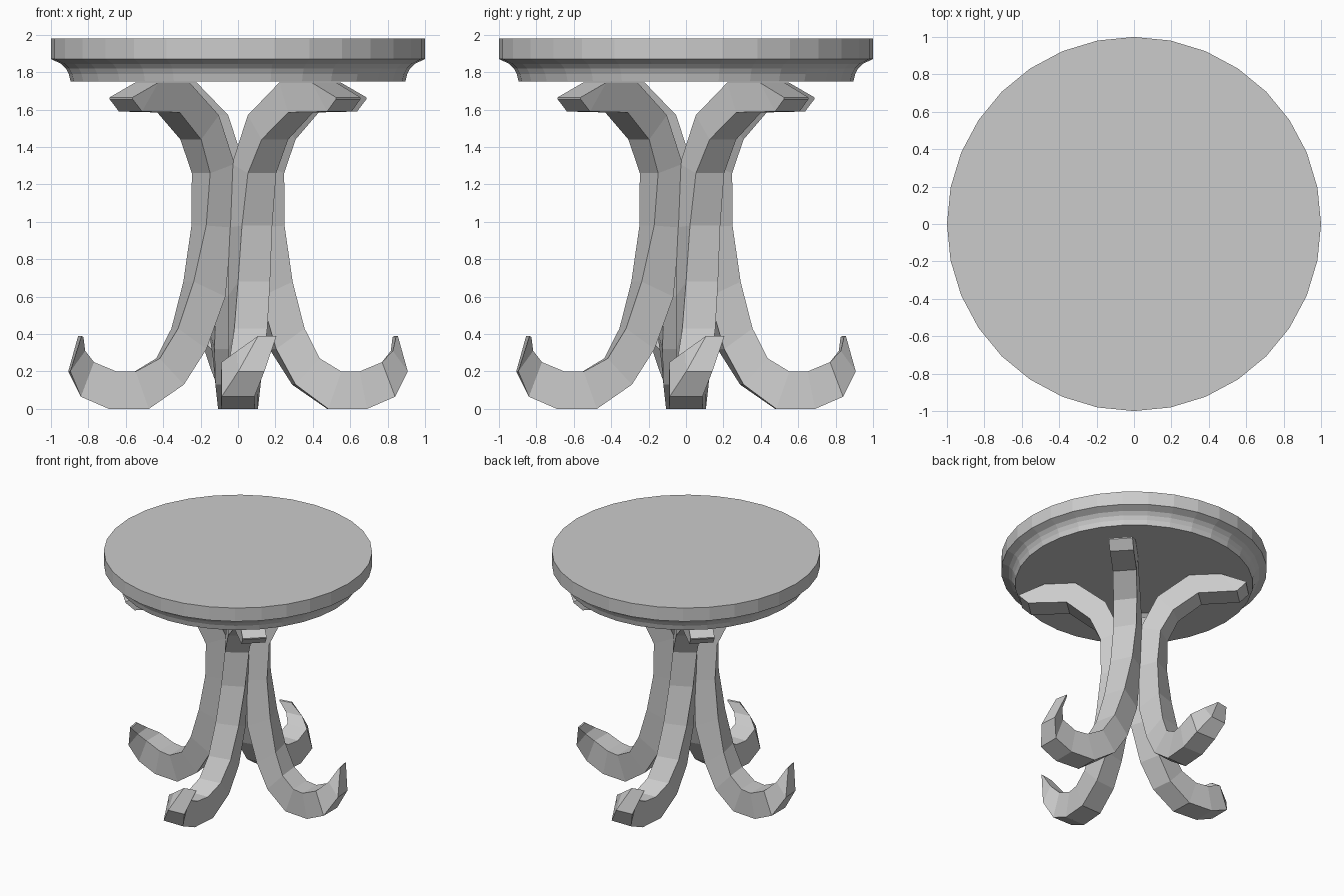
import bpy, bmesh
from math import cos, sin, pi, radians
from mathutils import Vector

if "Cube" in bpy.data.objects:
    bpy.data.objects.remove(bpy.data.objects["Cube"])


def new_object(name, bm):
    bmesh.ops.recalc_face_normals(bm, faces=bm.faces)
    mesh = bpy.data.meshes.new(name)
    bm.to_mesh(mesh)
    bm.free()
    obj = bpy.data.objects.new(name, mesh)
    bpy.context.collection.objects.link(obj)
    return obj


def loft(name, rings):
    """Skin a list of closed point rings and cap both ends."""
    bm = bmesh.new()
    rows = [[bm.verts.new(p) for p in ring] for ring in rings]
    n = len(rows[0])
    for a, b in zip(rows, rows[1:]):
        for i in range(n):
            j = (i + 1) % n
            bm.faces.new((a[i], a[j], b[j], b[i]))
    bm.faces.new(rows[0])
    bm.faces.new(rows[-1])
    return new_object(name, bm)


# Round top with a moulded underside
top_profile = [(0.895, 1.75), (0.905, 1.79), (0.92, 1.82), (0.945, 1.845),
               (0.995, 1.868), (1.0, 1.87), (1.0, 1.98)]
SIDES = 32
loft("table_top", [[(r * cos(2 * pi * i / SIDES), r * sin(2 * pi * i / SIDES), z)
                    for i in range(SIDES)] for r, z in top_profile])

# Leg sections from toe to arm tip:
# upper/inner radius and z, lower/outer radius and z, twist in degrees, half width
leg_sections = [
    (0.85, 0.385, 0.86, 0.39, 10.5, 0.05),
    (0.825, 0.31, 0.905, 0.20, 4.5, 0.07),
    (0.77, 0.25, 0.84, 0.065, 0, 0.088),
    (0.65, 0.20, 0.69, 0.0, 0, 0.09),
    (0.55, 0.20, 0.48, 0.0, 2, 0.09),
    (0.43, 0.27, 0.30, 0.13, 6, 0.09),
    (0.345, 0.43, 0.19, 0.32, 11.5, 0.09),
    (0.278, 0.68, 0.10, 0.60, 18, 0.09),
    (0.233, 0.98, 0.08, 0.97, 26, 0.09),
    (0.236, 1.26, 0.08, 1.31, 33, 0.09),
    (0.32, 1.44, 0.20, 1.57, 38, 0.09),
    (0.50, 1.585, 0.43, 1.745, 42, 0.09),
    (0.79, 1.59, 0.67, 1.745, 43.3, 0.09),
    (0.858, 1.655, 0.86, 1.665, 43.3, 0.09),
]


def leg_ring(section, base):
    ra, za, rb, zb, twist, w = section
    a = base + radians(twist)
    out = Vector((cos(a), sin(a), 0))
    side = Vector((-sin(a), cos(a), 0)) * w
    up = Vector((0, 0, 1))
    pa, pb = out * ra + up * za, out * rb + up * zb
    return [pa - side, pa + side, pb + side, pb - side]


# Four twisted scroll legs
for k, label in enumerate(("right", "back", "left", "front")):
    loft(label + "_leg", [leg_ring(s, k * pi / 2) for s in leg_sections])
